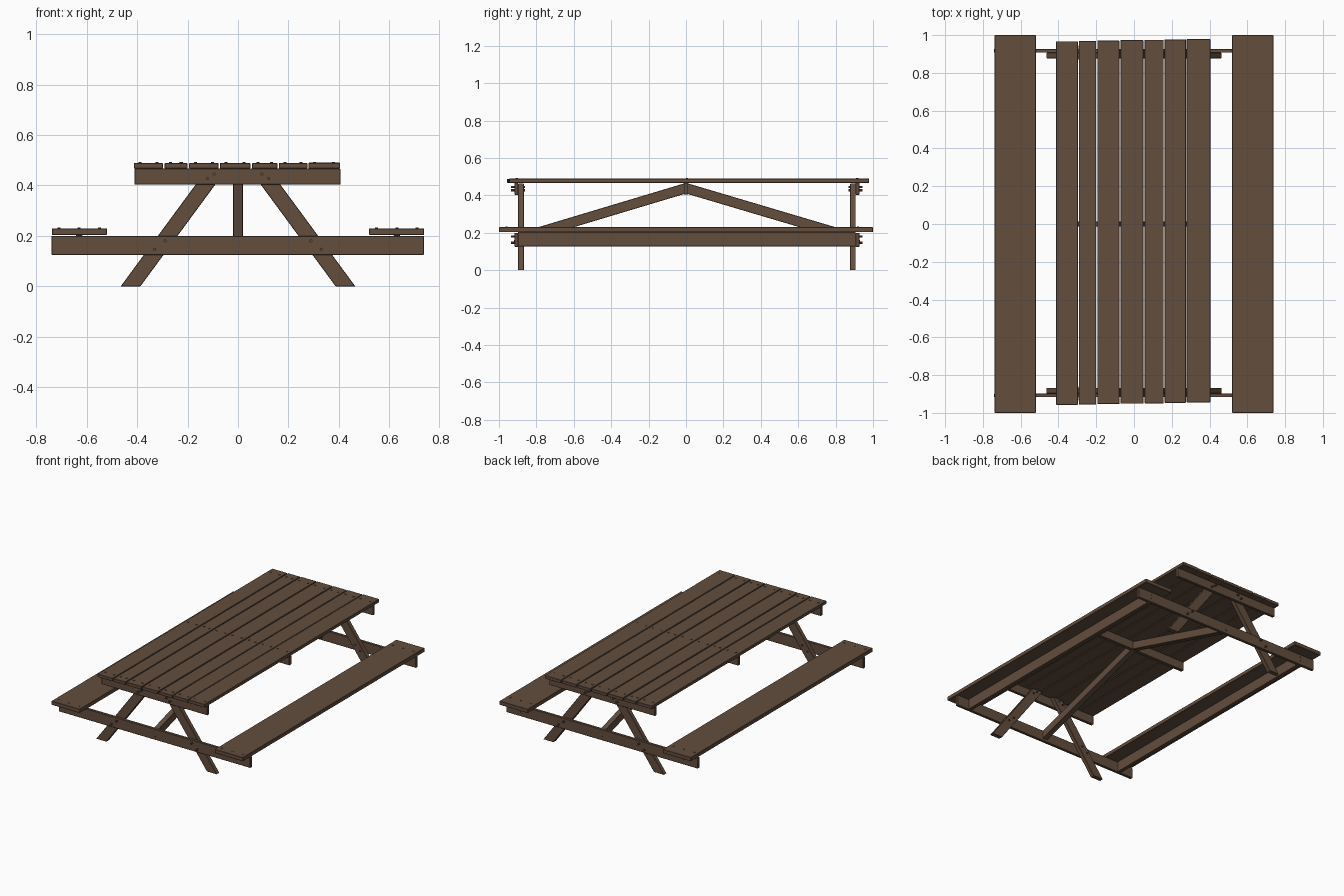
import bpy, bmesh, math, random
from mathutils import Matrix, Vector

random.seed(4)
cube = bpy.data.objects.get("Cube")
if cube:
    bpy.data.objects.remove(cube, do_unlink=True)


def material(name, colour):
    mat = bpy.data.materials.new(name)
    mat.use_nodes = True
    mat.diffuse_color = colour
    mat.node_tree.nodes["Principled BSDF"].inputs["Base Color"].default_value = colour
    return mat


wood = material("brown wood", (0.125, 0.075, 0.048, 1))


def finish(bm, name, bevel=0.0):
    bmesh.ops.recalc_face_normals(bm, faces=bm.faces)
    mesh = bpy.data.meshes.new(name)
    bm.to_mesh(mesh)
    bm.free()
    mesh.materials.append(wood)
    obj = bpy.data.objects.new(name, mesh)
    bpy.context.collection.objects.link(obj)
    if bevel:
        mod = obj.modifiers.new("soft edges", "BEVEL")
        mod.width = bevel
        mod.segments = 1
    return obj


def board(name, x, y, z, bevel=0.002):
    """Box given by its (min, max) range on each axis."""
    bm = bmesh.new()
    bmesh.ops.create_cube(bm, size=1)
    for v in bm.verts:
        v.co = Vector([(r[0] + r[1]) / 2 + c * (r[1] - r[0]) for c, r in zip(v.co, (x, y, z))])
    return finish(bm, name, bevel)


def prism(name, outline, start, depth):
    """Solid made by sweeping a flat outline along a vector."""
    bm = bmesh.new()
    face = bm.faces.new([bm.verts.new(Vector(p) + Vector(start)) for p in outline])
    swept = bmesh.ops.extrude_face_region(bm, geom=[face])["geom"]
    bmesh.ops.translate(bm, vec=depth, verts=[g for g in swept if isinstance(g, bmesh.types.BMVert)])
    return finish(bm, name, 0.002)


def bolts(name, points, axis, length, radius=0.006):
    """Round bolts, each centred on a point and lying along an axis."""
    bm = bmesh.new()
    turn = Matrix.Rotation(math.pi / 2, 4, "X") if axis == "Y" else Matrix.Identity(4)
    for p in points:
        bmesh.ops.create_cone(bm, cap_ends=True, segments=8, radius1=radius, radius2=radius,
                              depth=length, matrix=Matrix.Translation(p) @ turn)
    return finish(bm, name)


# Table top planks with slightly uneven ends and heights
edges = [(-0.413, -0.297), (-0.292, -0.2), (-0.194, -0.077), (-0.072, 0.049),
         (0.055, 0.157), (0.162, 0.275), (0.279, 0.404)]
screws = []
for i, (a, b) in enumerate(edges):
    lift = random.uniform(-0.001, 0.001)
    shift = 0.002 * i
    board(f"top_plank_{i + 1}", (a, b), (-0.957 + shift, 0.967 + shift), (0.467, 0.489 + lift))
    for y in (-0.905, 0.005, 0.915):
        screws += [(a + 0.025, y, 0.489), (b - 0.025, y, 0.489)]
bolts("top_screws", screws, "Z", 0.006)

# Middle bearer under the top
board("middle_bearer", (-0.41, 0.405), (-0.012, 0.012), (0.405, 0.467))

# Trestle at each end
for end, side in (("front", -1), ("back", 1)):
    mid = 0.907 if side > 0 else 0.897
    inner, outer = mid * side, (mid + 0.02) * side
    outside = (min(inner, outer), max(inner, outer))
    board(f"{end}_seat_beam", (-0.74, 0.737), outside, (0.125, 0.2))
    board(f"{end}_top_bearer", (-0.41, 0.406), outside, (0.403, 0.467))
    points = [(0, outer, 0.15)]
    through = []
    for hand, s in (("right", -1), ("left", 1)):
        # Splayed leg, cut level at floor and top
        outline = [(s * 0.465, 0, 0), (s * 0.387, 0, 0), (s * 0.046, 0, 0.463), (s * 0.124, 0, 0.463)]
        prism(f"{end}_{hand}_leg", outline, (0, inner, 0), (0, -side * 0.03, 0))
        points += [(s * 0.63, outer, 0.155), (s * 0.63, outer, 0.18)]
        through += [(s * x, inner, z) for x, z in
                    ((0.33, 0.147), (0.289, 0.18), (0.122, 0.427), (0.095, 0.445))]
    bolts(f"{end}_beam_screws", points, "Y", 0.006)
    bolts(f"{end}_leg_bolts", through, "Y", 0.075)
    # Sloping brace from the seat beam up to the middle bearer
    brace = [(0, 0, 0.41), (0, 0, 0.467), (0, inner, 0.198), (0, inner, 0.141)]
    prism(f"{end}_brace", brace, (-0.019, 0, 0), (0.038, 0, 0))

# Bench seats, each with a stiffening rail below its middle
for hand, s in (("right", -1), ("left", 1)):
    span = sorted((s * 0.52, s * 0.738))
    board(f"{hand}_seat", span, (-1, 1), (0.203, 0.23))
    rail = sorted((s * 0.617, s * 0.643))
    board(f"{hand}_seat_rail", rail, (-0.897, 0.907), (0.128, 0.203))
    bolts(f"{hand}_seat_screws",
          [(s * x, y, 0.23) for x in (0.55, 0.63, 0.71) for y in (-0.96, 0.92)], "Z", 0.005)
